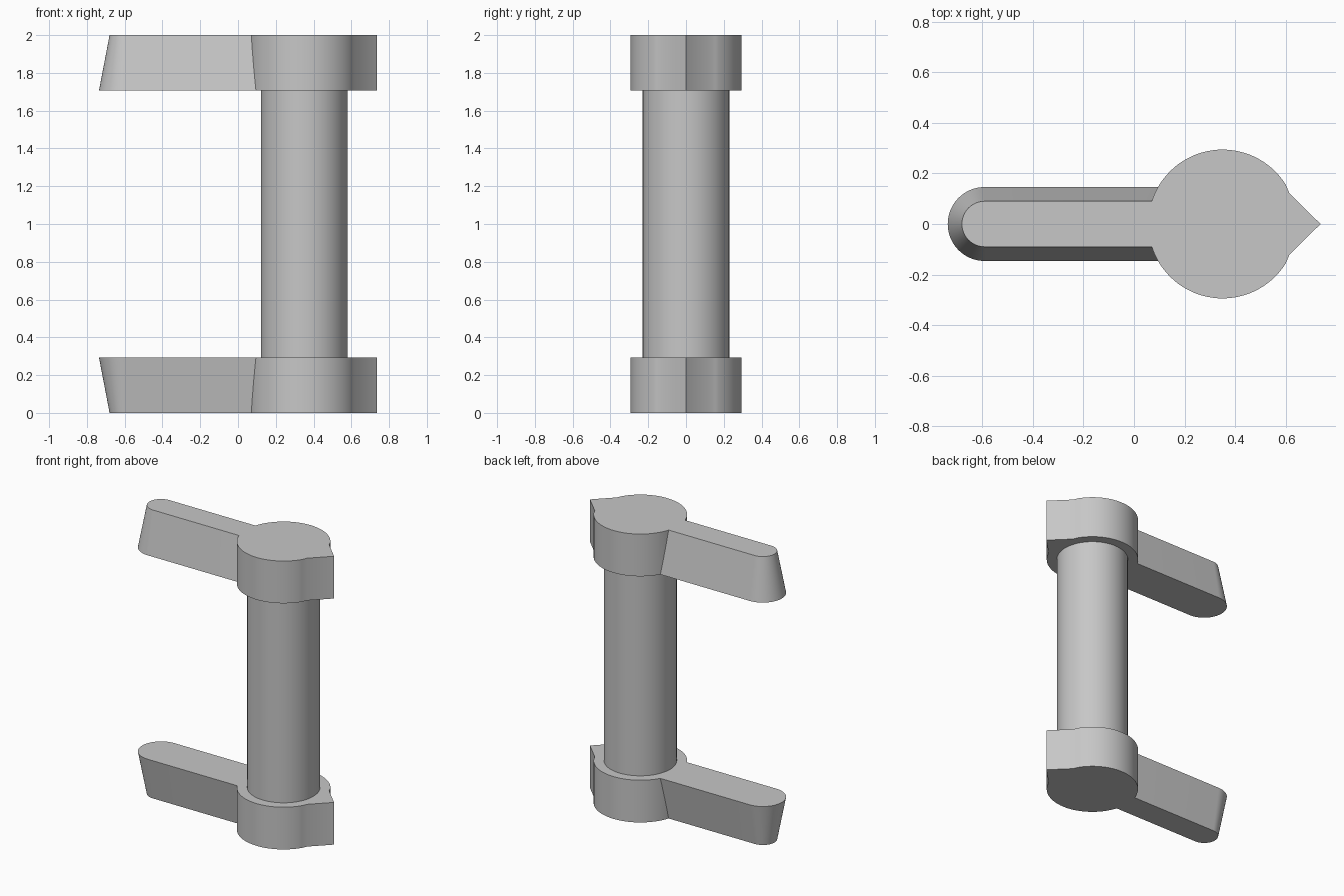
import bpy, bmesh
from math import sin, cos, radians, pi

HEAD_X, HEAD_R = 0.35, 0.294
ARM_X = -0.59
POST_R = 0.229
THICK = 0.293

if "Cube" in bpy.data.objects:
    bpy.data.objects.remove(bpy.data.objects["Cube"], do_unlink=True)

grey = bpy.data.materials.new("plain_grey")
grey.use_nodes = True
colour = (0.57, 0.57, 0.57, 1)
grey.diffuse_color = colour
grey.node_tree.nodes["Principled BSDF"].inputs["Base Color"].default_value = colour


def arc(cx, r, start, end, steps):
    angles = [start + (end - start) * i / steps for i in range(steps + 1)]
    return [(cx + r * cos(a), r * sin(a)) for a in angles]


def loft(name, outline_a, z_a, outline_b, z_b):
    """Closed solid between two matching outlines."""
    bm = bmesh.new()
    a = [bm.verts.new((x, y, z_a)) for x, y in outline_a]
    b = [bm.verts.new((x, y, z_b)) for x, y in outline_b]
    bm.faces.new(a)
    bm.faces.new(b)
    n = len(a)
    for i in range(n):
        j = (i + 1) % n
        bm.faces.new((a[i], a[j], b[j], b[i]))
    bmesh.ops.recalc_face_normals(bm, faces=bm.faces)
    mesh = bpy.data.meshes.new(name)
    bm.to_mesh(mesh)
    bm.free()
    mesh.materials.append(grey)
    obj = bpy.data.objects.new(name, mesh)
    bpy.context.collection.objects.link(obj)
    return obj


def select(obj):
    bpy.ops.object.select_all(action='DESELECT')
    obj.select_set(True)
    bpy.context.view_layer.objects.active = obj


def smooth(obj):
    select(obj)
    bpy.ops.object.shade_smooth_by_angle(angle=radians(30))


def arm_outline(half_width):
    # Round free end, with the root buried in the head
    return arc(ARM_X, half_width, pi / 2, 3 * pi / 2, 32) + [
        (HEAD_X, -half_width), (HEAD_X, half_width)]


def bracket(name, z_outer, z_inner):
    # Round head with a short blend into a pointed nose
    head_outline = arc(HEAD_X, HEAD_R, radians(32), radians(328), 72)
    head_outline += [(0.614, -0.122), (0.737, 0), (0.614, 0.122)]
    head = loft(name, head_outline, z_outer, head_outline, z_inner)
    # Arm tapers towards the outer face
    arm = loft(name + "_arm", arm_outline(0.09), z_outer, arm_outline(0.146), z_inner)
    join = head.modifiers.new("join_arm", 'BOOLEAN')
    join.operation = 'UNION'
    join.solver = 'EXACT'
    join.object = arm
    select(head)
    bpy.ops.object.modifier_apply(modifier=join.name)
    bpy.data.objects.remove(arm, do_unlink=True)
    smooth(head)


bracket("lower_bracket", 0, THICK)
bracket("upper_bracket", 2, 2 - THICK)

# Round post between the heads
circle = arc(HEAD_X, POST_R, 0, 2 * pi, 64)[:-1]
smooth(loft("post", circle, THICK, circle, 2 - THICK))
